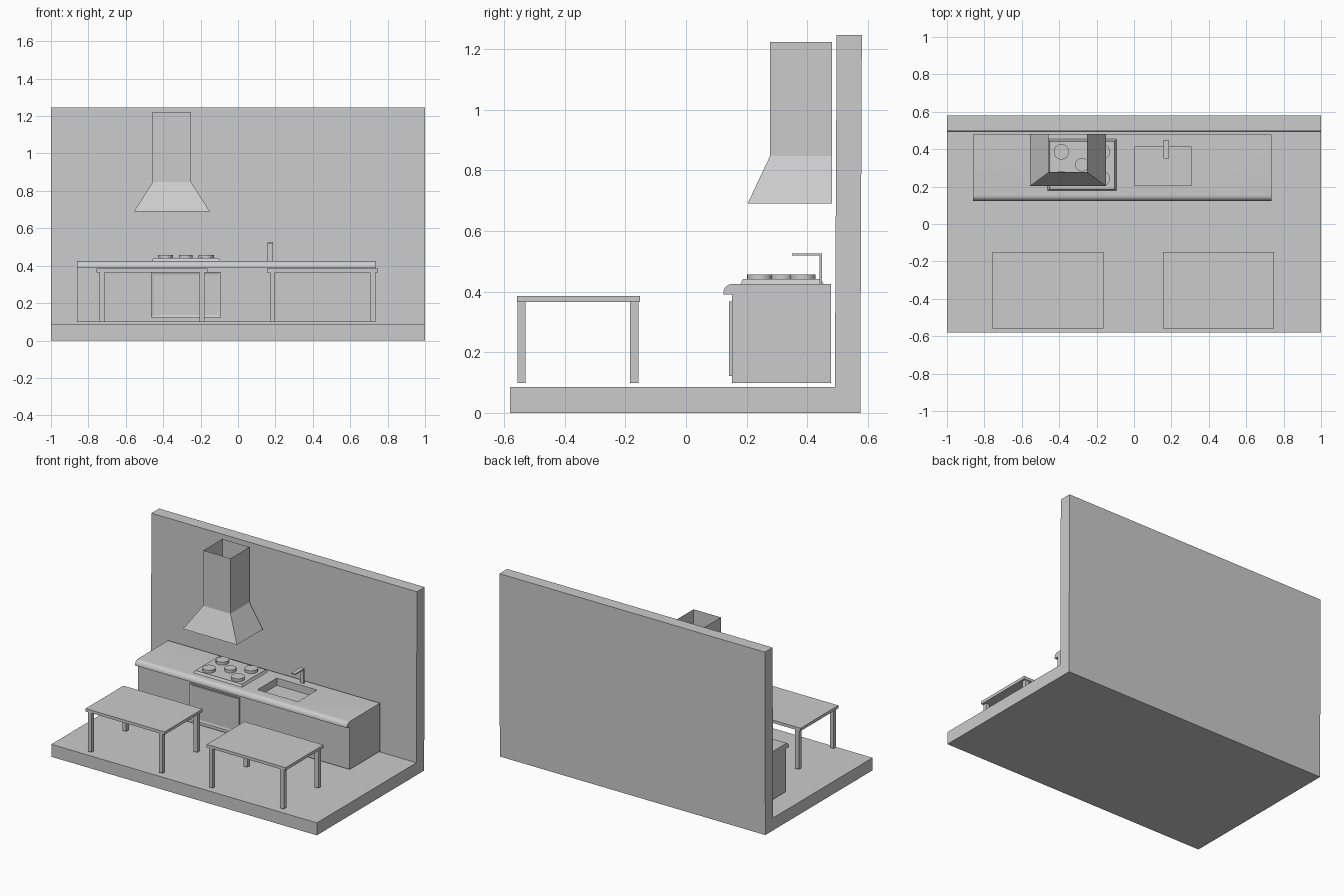
import bpy, bmesh, math
from mathutils import Vector

if "Cube" in bpy.data.objects:
    bpy.data.objects.remove(bpy.data.objects["Cube"])


def finish(name, bm, recalc=True):
    if recalc:
        bmesh.ops.recalc_face_normals(bm, faces=bm.faces)
    mesh = bpy.data.meshes.new(name)
    bm.to_mesh(mesh)
    bm.free()
    obj = bpy.data.objects.new(name, mesh)
    bpy.context.collection.objects.link(obj)
    return obj


def add_box(bm, x, y, z):
    verts = bmesh.ops.create_cube(bm, size=1)["verts"]
    for v in verts:
        v.co = Vector(r[0] if c < 0 else r[1] for c, r in zip(v.co, (x, y, z)))
    return verts


def box(name, x, y, z):
    bm = bmesh.new()
    add_box(bm, x, y, z)
    return finish(name, bm)


def extrude_x(name, profile, x0, x1):
    """Extrude a (y, z) profile along x."""
    bm = bmesh.new()
    face = bm.faces.new([bm.verts.new((x0, y, z)) for y, z in profile])
    moved = bmesh.ops.extrude_face_region(bm, geom=[face])["geom"]
    bmesh.ops.translate(bm, vec=(x1 - x0, 0, 0),
                        verts=[g for g in moved if isinstance(g, bmesh.types.BMVert)])
    return finish(name, bm)


def inset_face(bm, normal, border, depth):
    """Inset the face pointing along normal and push it inwards."""
    bm.normal_update()
    face = max(bm.faces, key=lambda f: f.normal.dot(Vector(normal)))
    bmesh.ops.inset_region(bm, faces=[face], thickness=border)
    bmesh.ops.translate(bm, verts=face.verts, vec=Vector(normal) * -depth)


# Room
box("floor", (-1, 1), (-0.58, 0.575), (0, 0.085))
extrude_x("back_wall", [(0.491, 0.085), (0.575, 0.085), (0.58, 1.247), (0.497, 1.247)], -1, 1)

# Cabinet and worktop with a rounded front lip
lip = [(0.155 + 0.03 * math.cos(a), 0.395 + 0.03 * math.sin(a))
       for a in (math.radians(90 + 90 * i / 8) for i in range(9))]
lip = [(y - 0.002, z) for y, z in lip]
counter = extrude_x("counter", [(0.152, 0.098), (0.478, 0.098), (0.478, 0.425)] + lip
                    + [(0.123, 0.39), (0.152, 0.39)], -0.861, 0.735)

# Sink basin cut into the worktop
cutter = box("sink_cutter", (0.003, 0.307), (0.206, 0.413), (0.375, 0.5))
cut = counter.modifiers.new("sink", "BOOLEAN")
cut.object = cutter
cut.solver = "EXACT"
cutter.hide_render = True
cutter.hide_viewport = True
bpy.context.view_layer.objects.active = counter
counter.select_set(True)
bpy.ops.object.modifier_apply(modifier="sink")
bpy.data.objects.remove(cutter)
bpy.ops.object.shade_smooth_by_angle(angle=math.radians(25))
counter.select_set(False)

# Tap
extrude_x("tap", [(0.441, 0.42), (0.448, 0.42), (0.448, 0.526), (0.349, 0.526),
                  (0.349, 0.519), (0.441, 0.519)], 0.158, 0.186)

# Oven door with a recessed panel
bm = bmesh.new()
add_box(bm, (-0.465, -0.091), (0.142, 0.154), (0.122, 0.367))
inset_face(bm, (0, -1, 0), 0.02, 0.005)
finish("oven_door", bm)

# Hob plate with sloped sides and a shallow tray
bm = bmesh.new()
for v in add_box(bm, (-0.462, -0.094), (0.179, 0.454), (0.424, 0.441)):
    if v.co.z > 0.43:
        v.co.x += 0.009 if v.co.x < -0.28 else -0.009
        v.co.y += 0.009 if v.co.y < 0.3 else -0.009
inset_face(bm, (0, 0, 1), 0.008, 0.003)
finish("hob", bm)

# Burners
burners = [(x, y, 0.041) for x in (-0.388, -0.17) for y in (0.243, 0.386)]
for i, (x, y, r) in enumerate(burners + [(-0.279, 0.317, 0.036)]):
    bm = bmesh.new()
    bmesh.ops.create_cone(bm, cap_ends=True, segments=32, radius1=r, radius2=r, depth=0.02)
    bmesh.ops.translate(bm, verts=bm.verts, vec=(x, y, 0.447))
    obj = finish(f"burner_{i + 1}", bm)
    bpy.context.view_layer.objects.active = obj
    obj.select_set(True)
    bpy.ops.object.shade_smooth_by_angle(angle=math.radians(35))
    obj.select_set(False)

# Extractor hood: open sheet-metal shell
bm = bmesh.new()
rings = []
for x0, x1, y0, z in ((-0.556, -0.15, 0.203, 0.69), (-0.456, -0.251, 0.277, 0.847),
                      (-0.456, -0.251, 0.277, 1.223)):
    rings.append([bm.verts.new(p) for p in
                  ((x0, y0, z), (x1, y0, z), (x1, 0.482, z), (x0, 0.482, z))])
for low, high in zip(rings, rings[1:]):
    for i in range(4):
        j = (i + 1) % 4
        bm.faces.new((low[i], low[j], high[j], high[i]))
finish("extractor_hood", bm, recalc=False)

# Two tables
for name, dx in (("left_table", 0), ("right_table", 0.912)):
    box(name + "_top", (-0.757 + dx, -0.163 + dx), (-0.558, -0.151), (0.365, 0.385))
    bm = bmesh.new()
    for x in (-0.741, -0.206):
        for y in (-0.556, -0.184):
            add_box(bm, (x + dx, x + dx + 0.028), (y, y + 0.027), (0.098, 0.366))
    finish(name + "_legs", bm)
